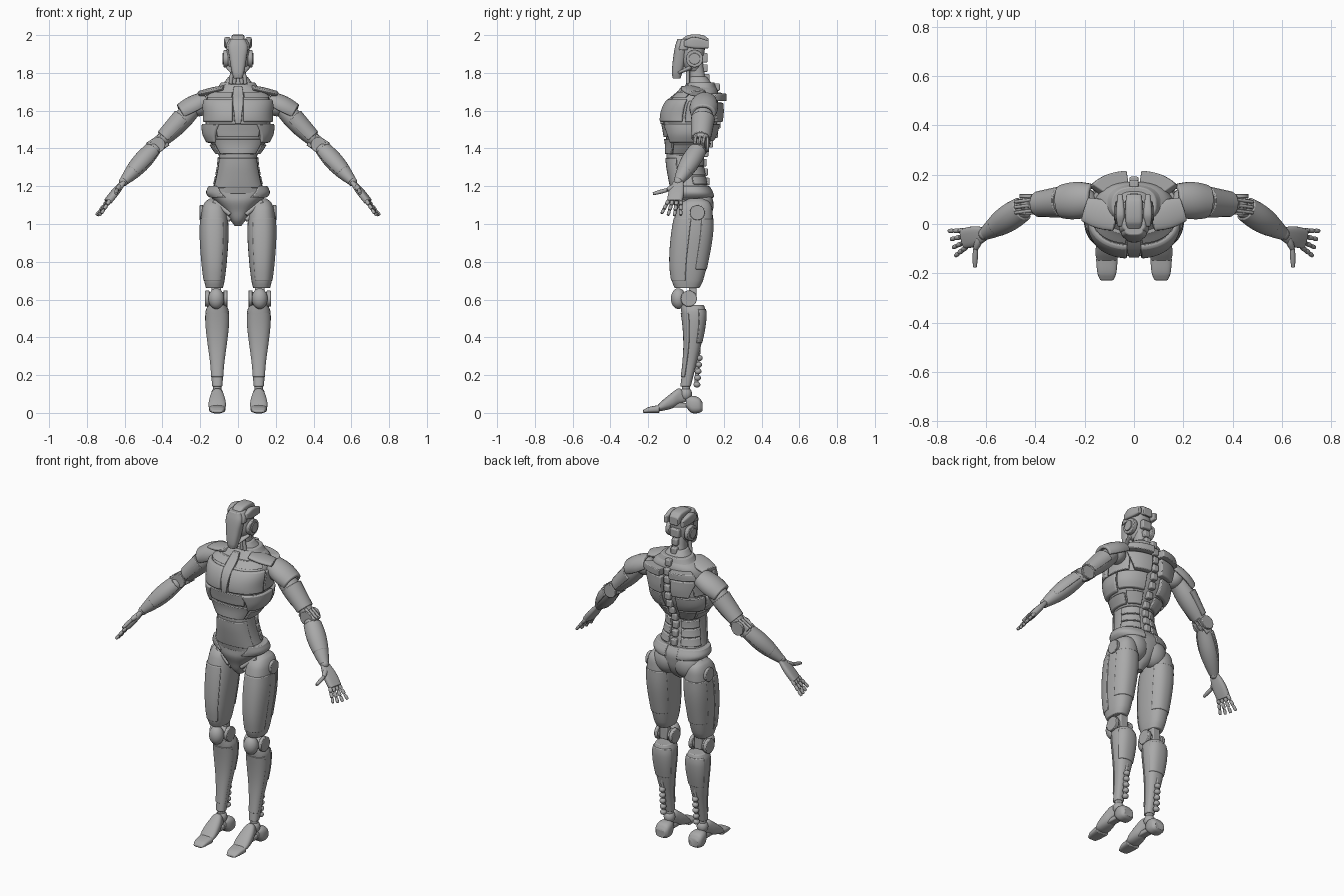
import bpy, bmesh
from math import sin, cos, pi, radians, copysign
from mathutils import Vector, Matrix

old = bpy.data.objects.get("Cube")
if old:
    bpy.data.objects.remove(old, do_unlink=True)

GREY = (0.4, 0.4, 0.4, 1)
metal = bpy.data.materials.new("plain_grey")
metal.use_nodes = True
metal.diffuse_color = GREY
for node in metal.node_tree.nodes:
    if node.type == 'BSDF_PRINCIPLED':
        node.inputs["Base Color"].default_value = GREY


def finish(name, bm, mirror, bevel):
    """Turn a bmesh into a smooth, bevelled and optionally mirrored part."""
    bmesh.ops.recalc_face_normals(bm, faces=bm.faces)
    mesh = bpy.data.meshes.new(name)
    bm.to_mesh(mesh)
    bm.free()
    mesh.materials.append(metal)
    mesh.shade_smooth()
    mesh.set_sharp_from_angle(angle=radians(35))
    part = bpy.data.objects.new(name, mesh)
    bpy.context.collection.objects.link(part)
    if bevel:
        edge = part.modifiers.new("edge", 'BEVEL')
        edge.width, edge.segments, edge.angle_limit = bevel, 2, radians(40)
    if mirror:
        part.modifiers.new("mirror", 'MIRROR')


def sample(rings, t):
    """Smooth half width, low side and high side between cross-sections."""
    last = len(rings) - 1
    i = 0
    while i < last - 1 and t > rings[i + 1][0]:
        i += 1
    a, b = rings[i], rings[i + 1]
    before, after = rings[max(i - 1, 0)], rings[min(i + 2, last)]
    gap = b[0] - a[0]
    u = (t - a[0]) / gap
    out = []
    for k in range(1, len(a)):
        m = (b[k] - before[k]) / (b[0] - before[0]) * gap
        n = (after[k] - a[k]) / (after[0] - a[0]) * gap
        d = b[k] - a[k]
        out.append(a[k] + u * m + u * u * (3 * d - m - m - n) + u ** 3 * (m + n - d - d))
    return out


def loft(name, rings, span=None, arc=None, off=0, thick=.02, square=2.4, frame=None,
         cx=0, along_y=False, mirror=False, sides=32, steps=4, bevel=.004):
    """Skin (position, half width, low, high) sections; an arc makes a curved plate."""
    if span:
        stations = [span[0] + (span[1] - span[0]) * i / 8 for i in range(9)]
    else:
        stations = [p[0] + (q[0] - p[0]) * i / steps
                    for p, q in zip(rings, rings[1:]) for i in range(steps)]
        stations.append(rings[-1][0])
    bm = bmesh.new()
    loops = []
    for t in stations:
        width, low, high = sample(rings, t)

        def point(angle, grow):
            c, s = cos(angle), sin(angle)
            p = cx + (width + grow) * copysign(abs(c) ** (2 / square), c)
            q = (low + high) / 2 + ((high - low) / 2 + grow) * copysign(abs(s) ** (2 / square), s)
            v = Vector((p, t, q) if along_y else (p, q, t))
            return bm.verts.new(frame @ v if frame else v)

        if arc:
            up = (t - stations[0]) / (stations[-1] - stations[0])
            begin, end = (radians(a + (b - a) * up) for a, b in zip(arc[:2], arc[-2:]))
            angles = [begin + (end - begin) * i / 14 for i in range(15)]
            loops.append([point(a, off) for a in angles] +
                         [point(a, off - thick) for a in reversed(angles)])
        else:
            loops.append([point(2 * pi * i / sides, off) for i in range(sides)])
    for lower, upper in zip(loops, loops[1:]):
        for i in range(len(lower)):
            bm.faces.new((lower[i - 1], lower[i], upper[i], upper[i - 1]))
    bm.faces.new(loops[0])
    bm.faces.new(loops[-1])
    finish(name, bm, mirror or cx, bevel)


def limb(name, start, end, r_start, r_end, bulge=0, flat=1, **options):
    """Mirrored round bar whose radius blends between its ends and swells midway."""
    start, end = Vector(start), Vector(end)
    way = end - start
    frame = Matrix.Translation(start) @ way.to_track_quat('Z', 'Y').to_matrix().to_4x4()
    rings = []
    for i in range(7):
        f = i / 6
        r = r_start + (r_end - r_start) * f + bulge * sin(pi * f)
        rings.append((f * way.length, r, -r * flat, r * flat))
    loft(name, rings, frame=frame, mirror=True, steps=1, **{"square": 2, "sides": 24, **options})


def disc(name, x, y, z, depth, radius):
    limb(name, (x, y, z), (x + depth, y, z), radius, radius)


def ball(name, at, size):
    bm = bmesh.new()
    bmesh.ops.create_uvsphere(bm, u_segments=24, v_segments=14, radius=1,
                              matrix=Matrix.Translation(at) @ Matrix.Diagonal((*size, 1)))
    finish(name, bm, True, 0)


def box(name, at, size, mirror=False):
    bm = bmesh.new()
    bmesh.ops.create_cube(bm, size=1, matrix=Matrix.Translation(at) @ Matrix.Diagonal((*size, 1)))
    finish(name, bm, mirror, .006)


# Torso core and the plates that follow its surface
torso = [(1.36, .1, -.1, .09), (1.42, .14, -.1, .12), (1.48, .17, -.11, .15),
         (1.57, .17, -.12, .17), (1.65, .17, -.09, .17), (1.7, .14, -.03, .17), (1.74, .08, 0, .15)]


def plate(name, low, high, arc, off=.012, rings=torso, mirror=True, **options):
    loft(name, rings, span=(low, high), arc=arc, off=off, mirror=mirror, **options)


loft("torso_core", torso)
plate("chest_plate", 1.54, 1.66, (-84, -12), .02, bevel=.007)
plate("upper_chest_plate", 1.67, 1.7, (-82, -20))
plate("sternum", 1.53, 1.73, (-93, -87, -98, -82), .016, mirror=False)
plate("side_rib_plate", 1.43, 1.53, (-45, 12, -62, 12), .02, bevel=.007)
plate("upper_belly_plate", 1.46, 1.53, (-125, -55), mirror=False)
plate("lower_belly_plate", 1.37, 1.45, (-140, -40), mirror=False)
plate("flank_plate", 1.37, 1.42, (-36, 30))
plate("back_rib_plate", 1.44, 1.53, (16, 78), .02)
plate("lower_back_plate", 1.37, 1.43, (34, 78))
plate("shoulder_blade", 1.54, 1.64, (52, 83, 35, 84), .03, thick=.04, bevel=.008)
plate("shoulder_blade_cap", 1.65, 1.69, (35, 84), .045, thick=.05)
plate("armpit_plate", 1.54, 1.65, (-8, 40))

# Collar and neck
loft("outer_collar", [(1.69, .14, -.02, .17), (1.72, .11, 0, .16), (1.75, .09, .01, .15)])
loft("inner_collar", [(1.74, .08, .01, .14), (1.78, .05, .02, .11)])
neck = [(1.72, .05, .02, .12), (1.79, .04, .02, .1), (1.86, .04, .02, .09)]
loft("neck", neck)
for x in (.02, .04):
    limb("neck_tendon", (x, .01, 1.74), (x * .7, .01, 1.83), .01, .01)
limb("collar_bone", (.07, .02, 1.72), (.2, .06, 1.69), .05, .05, bulge=.01, flat=.3)

# Head
loft("skull", [(1.81, .04, 0, .07), (1.86, .06, -.02, .09), (1.93, .06, -.02, .1),
               (1.97, .055, -.01, .1)])
loft("face_plate", [(1.77, .022, -.07, -.03), (1.8, .032, -.075, -.02), (1.88, .046, -.068, 0),
                    (1.94, .052, -.058, 0), (1.98, .036, -.045, 0)], square=2.9)
loft("brow", [(1.92, .06, -.05, .02), (1.95, .06, -.04, .03), (1.98, .045, -.03, .03)], square=3)
loft("crown_strip", [(-.02, .026, 1.95, 1.98), (.01, .034, 1.94, 2), (.09, .034, 1.94, 2),
                     (.12, .03, 1.93, 1.98)], along_y=True, square=5)
loft("crown_side", [(-.01, .01, 1.94, 1.97), (.04, .018, 1.93, 1.99), (.12, .01, 1.93, 1.97)],
     cx=.056, along_y=True, square=4)
disc("ear_disc", .05, .045, 1.875, depth=.026, radius=.046)
disc("ear_hub", .07, .045, 1.875, depth=.012, radius=.03)
box("head_back_block", (0, .1, 1.88), (.06, .03, .05))
limb("jaw", (.045, .03, 1.83), (.025, -.04, 1.8), .02, .012, flat=.6)

# Waist and pelvis
waist = [(1.16, .145, -.07, .12), (1.2, .13, -.08, .11), (1.25, .117, -.09, .1),
         (1.31, .106, -.1, .09), (1.37, .1, -.105, .09)]
loft("waist", waist)
for low in (1.21, 1.26, 1.31):
    plate("waist_band", low, low + .045, (12, 76), .009, rings=waist)
plate("belly_shell", 1.19, 1.35, (-158, -22), .006, rings=waist, mirror=False)
pelvis = [(.99, .018, 0, .06), (1.02, .04, -.03, .1), (1.07, .075, -.05, .13),
          (1.12, .12, -.07, .14), (1.16, .16, -.07, .14), (1.2, .15, -.07, .12)]
loft("pelvis", pelvis)
plate("hip_belt", 1.14, 1.2, (-68, 80, -50, 80), .008, rings=pelvis)
ball("seat_muscle", (.066, .08, 1.1), (.08, .066, .085))
ball("hip_ball", (.1, .035, 1.07), (.04, .04, .04))
for y, z in ((-.03, 1.05), (0, 1.02)):
    limb("hip_strut", (.04, y, z), (.13, y + .02, z + .07), .012, .012)

# Spine segments down the back
for i in range(13):
    z = 1.225 + i * .05
    region = waist if z < 1.36 else torso if z < 1.74 else neck
    box("spine_segment", (0, sample(region, z)[-1] + .003, z), (.036, .035, .04))

# Legs
thigh = [(.66, .045, -.06, .07), (.7, .054, -.075, .09), (.8, .066, -.085, .115),
         (.95, .075, -.075, .14), (1.07, .067, -.05, .14), (1.115, .05, -.02, .125),
         (1.135, .025, .02, .09)]
loft("thigh", thigh, cx=.125)
plate("thigh_front_plate", .7, 1.03, (-125, -5), .004, rings=thigh, cx=.125)
plate("thigh_back_plate", .76, 1.03, (20, 150), .004, rings=thigh, cx=.125)
disc("thigh_disc", .185, .06, 1.06, depth=.018, radius=.04)
disc("knee_axle", .06, .015, .605, depth=.11, radius=.034)
for x in (.055, .152):
    disc("knee_disc", x, .015, .605, depth=.022, radius=.043)
ball("knee_cap", (.115, -.04, .605), (.042, .04, .055))
box("knee_link", (.115, .035, .63), (.05, .04, .09), mirror=True)
shin = [(.14, .027, -.03, .025), (.26, .036, -.016, .055), (.36, .05, -.01, .08),
        (.46, .062, -.015, .1), (.535, .062, -.025, .105), (.57, .05, -.03, .095)]
loft("shin", shin, cx=.11)
plate("shin_front_plate", .19, .53, (-160, -20), .004, rings=shin, cx=.11)
plate("calf_plate", .37, .55, (20, 160), .004, rings=shin, cx=.11)
limb("heel_tendon", (.11, .055, .16), (.11, .07, .38), .01, .01)
for i in range(5):
    ball("tendon_bead", (.11, .058 + i * .003, .15 + i * .035), (.018, .018, .016))

# Feet
ball("ankle_ball", (.11, 0, .1), (.032, .032, .036))
limb("ankle_post", (.11, 0, .08), (.11, 0, .16), .022, .022)
loft("instep", [(-.15, .04, .01, .04), (-.12, .046, .012, .07), (-.07, .041, .025, .11),
                (-.035, .03, .045, .13), (0, .018, .06, .1)], cx=.11, along_y=True)
loft("toe", [(-.228, .027, 0, .014), (-.2, .038, 0, .03), (-.14, .044, 0, .042)],
     cx=.11, along_y=True, square=3)
loft("heel", [(0, .03, .03, .08), (.03, .043, 0, .09), (.07, .043, 0, .08), (.088, .03, .01, .055)],
     cx=.11, along_y=True, square=2.8)
box("sole_bridge", (.11, -.03, .04), (.045, .1, .025), mirror=True)

# Shoulders and arms
OVER = (-25, 205)
ball("shoulder_ball", (.205, .09, 1.625), (.055, .058, .055))
limb("shoulder_pad", (.165, .1, 1.655), (.3, .09, 1.585), .062, .066, bulge=.012, flat=.8,
     arc=OVER, bevel=.006)
limb("upper_arm", (.215, .09, 1.635), (.405, .08, 1.44), .045, .04, bulge=.016, flat=.9)
limb("upper_arm_plate", (.29, .09, 1.56), (.39, .08, 1.455), .064, .052, flat=.92, arc=OVER)
elbow = Vector((.425, .08, 1.42))
wrist = Vector((.605, -.04, 1.225))
ball("elbow_ball", elbow, (.037, .037, .037))
for y in (-.042, .026):
    side = elbow + Vector((0, y, 0))
    limb("elbow_disc", side, side + Vector((0, .016, 0)), .04, .04)
for y in (-.022, 0, .022):
    limb("elbow_hinge", (.385, .08 + y, 1.45), (.465, .07 + y, 1.395), .008, .008, flat=5, square=4)
limb("forearm", elbow.lerp(wrist, .08), wrist, .04, .026, bulge=.018, flat=.92)
limb("forearm_plate", elbow.lerp(wrist, .15), elbow.lerp(wrist, .75), .05, .044, bulge=.008,
     flat=.92, arc=OVER)
ball("wrist_ball", wrist, (.025, .025, .025))

# Hands
limb("palm", wrist, (.69, -.06, 1.118), .026, .04, bulge=.008, flat=.45, square=3)
for i in range(4):
    base = Vector((.688 - i * .003, -.027 - i * .022, 1.124))
    tip = Vector((.752 - i * .009, -.028 - i * .034, 1.042 + (i - 1) ** 2 * .003))
    for j in range(3):
        r = .009 - j * .001
        limb("finger_segment", base.lerp(tip, j / 3), base.lerp(tip, (j + .94) / 3), r, r,
             bulge=.002, sides=12, bevel=.002)
knuckles = [Vector(p) for p in ((.625, -.06, 1.2), (.642, -.1, 1.18), (.645, -.175, 1.16))]
for p, q, r in zip(knuckles, knuckles[1:], (.014, .01)):
    limb("thumb_segment", p, q, r, r * .75, bulge=.002, sides=12, bevel=.002)
